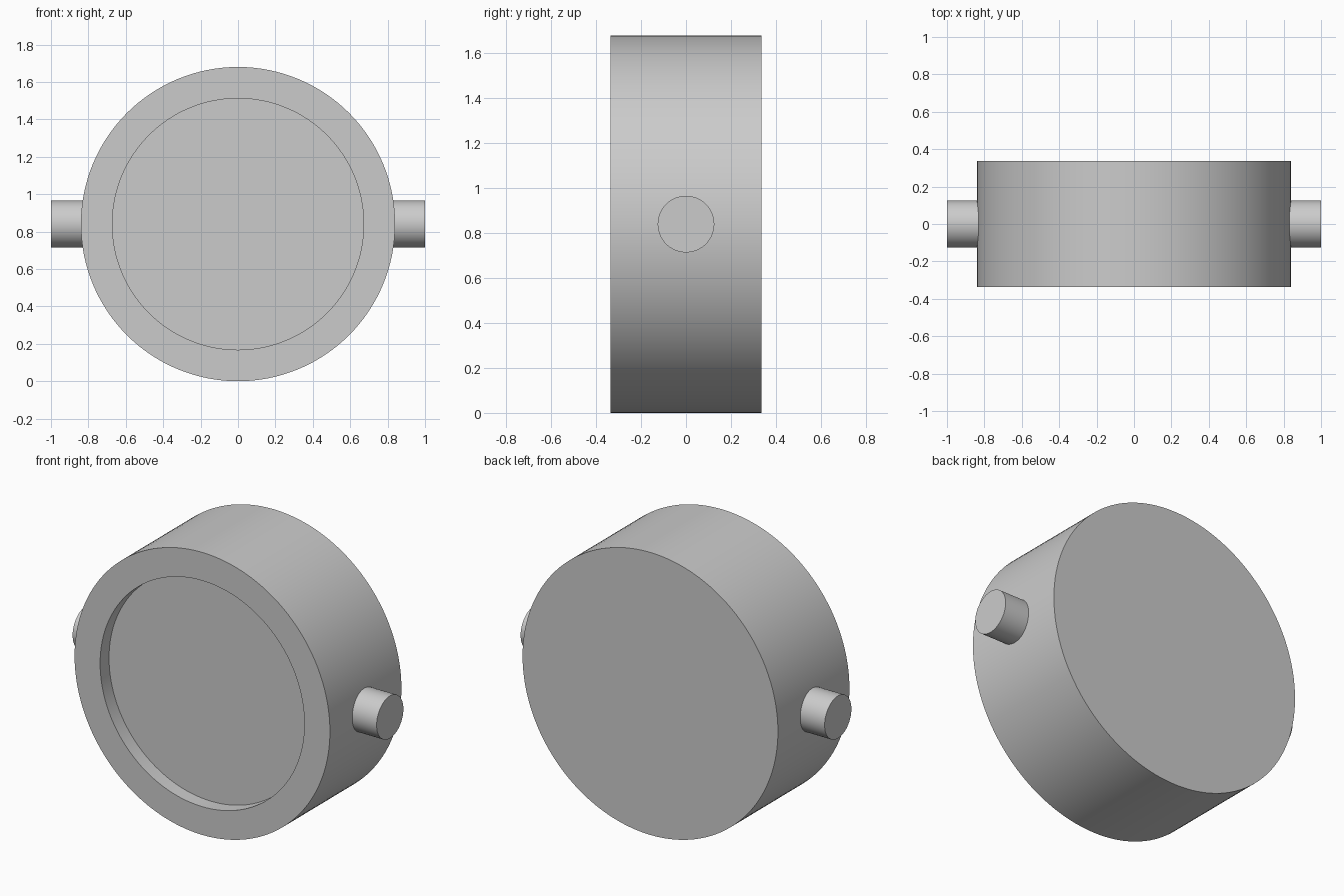
import bpy, bmesh, math
from mathutils import Vector

RADIUS = 0.84
HALF_DEPTH = 0.336
RECESS_RADIUS = 0.672
RECESS_DEPTH = 0.084
PIN_RADIUS = 0.126
SEGMENTS = 128

cube = bpy.data.objects.get("Cube")
if cube:
    bpy.data.objects.remove(cube, do_unlink=True)

grey = bpy.data.materials.new("light grey")
grey.use_nodes = True
colour = (0.6, 0.6, 0.6, 1)
grey.diffuse_color = colour
grey.node_tree.nodes["Principled BSDF"].inputs["Base Color"].default_value = colour


def lathe(name, profile, axis, centre, segments):
    """Revolve (radius, distance along axis) points into a closed solid."""
    axis = Vector(axis)
    side = Vector((0, 0, 1))
    bm = bmesh.new()
    verts = [bm.verts.new(side * r + axis * d) for r, d in profile]
    edges = [bm.edges.new(pair) for pair in zip(verts, verts[1:])]
    bmesh.ops.spin(bm, geom=verts + edges, cent=(0, 0, 0), axis=axis,
                   angle=math.tau, steps=segments, use_duplicate=False)
    bmesh.ops.remove_doubles(bm, verts=bm.verts, dist=0.0001)
    # Close the flat end discs
    bmesh.ops.holes_fill(bm, edges=[e for e in bm.edges if e.is_boundary], sides=0)
    bmesh.ops.recalc_face_normals(bm, faces=bm.faces)
    mesh = bpy.data.meshes.new(name)
    bm.to_mesh(mesh)
    bm.free()
    mesh.materials.append(grey)
    obj = bpy.data.objects.new(name, mesh)
    obj.location = centre
    bpy.context.collection.objects.link(obj)
    bpy.ops.object.select_all(action="DESELECT")
    obj.select_set(True)
    bpy.context.view_layer.objects.active = obj
    bpy.ops.object.shade_smooth_by_angle(angle=math.radians(30))
    return obj


# Drum body with a shallow round recess in its front
lathe("drum_body",
      [(RECESS_RADIUS, -HALF_DEPTH + RECESS_DEPTH), (RECESS_RADIUS, -HALF_DEPTH),
       (RADIUS, -HALF_DEPTH), (RADIUS, HALF_DEPTH)],
      (0, 1, 0), (0, 0, RADIUS), SEGMENTS)

# Side pins, rooted just inside the drum wall
for name, sign in (("left_pin", 1), ("right_pin", -1)):
    lathe(name, [(PIN_RADIUS, 0.8), (PIN_RADIUS, 1.0)],
          (sign, 0, 0), (0, 0, RADIUS), SEGMENTS // 2)
